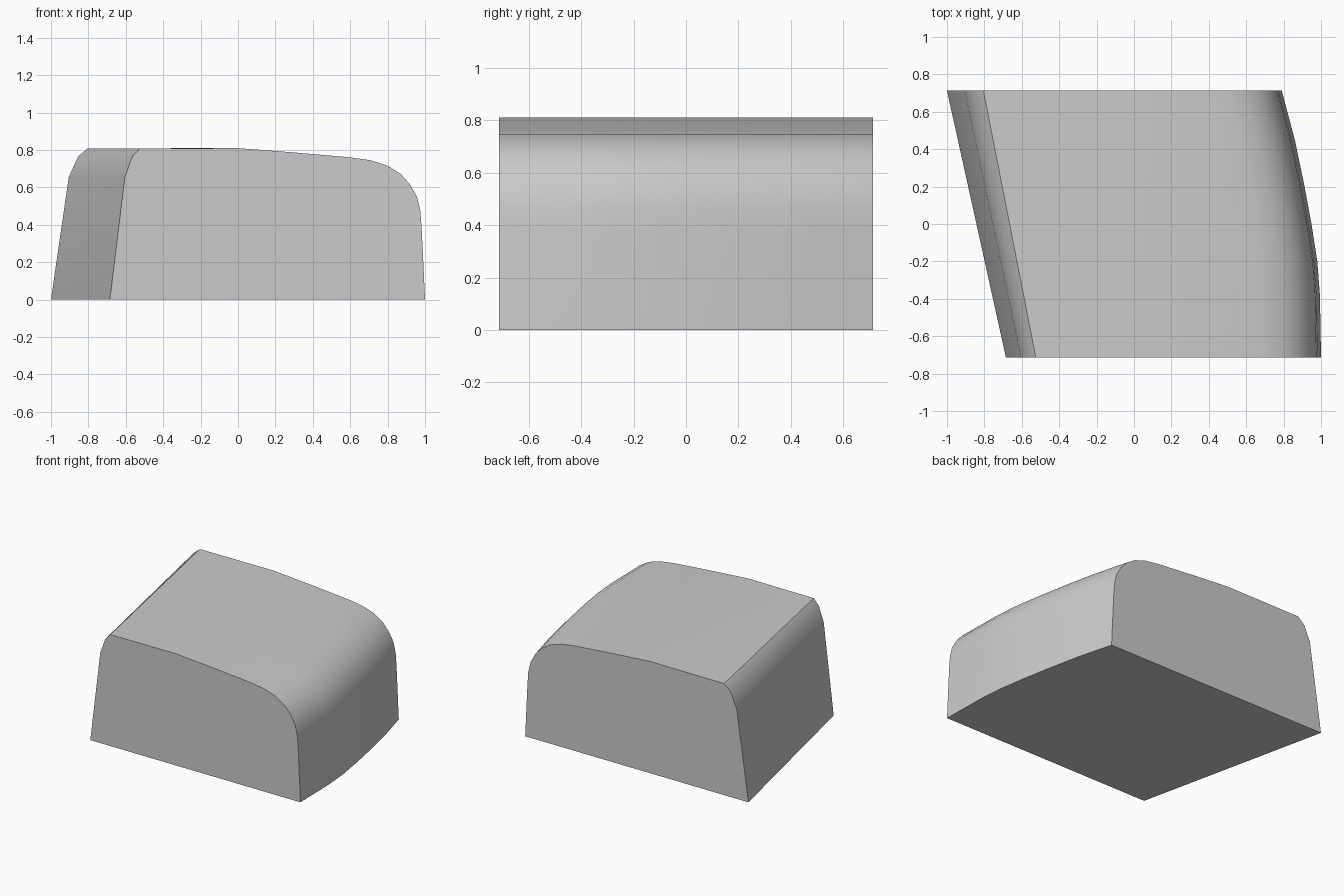
import bpy, bmesh, math

if "Cube" in bpy.data.objects:
    bpy.data.objects.remove(bpy.data.objects["Cube"])

# Cross-section at the front face (x, z), from lower left over the top to lower right
LEFT = [(-0.685, 0.0), (-0.605, 0.655), (-0.565, 0.765), (-0.525, 0.808)]
TOP = [(0.0, 0.81), (0.3, 0.787), (0.6, 0.761)]
RIGHT = [(0.71, 0.745), (0.8, 0.716), (0.87, 0.672), (0.92, 0.616),
         (0.957, 0.55), (0.975, 0.475), (0.982, 0.38), (1.0, 0.0)]

# Stations along the depth: y and inward shift of the curved right side
STATIONS = [(-0.713, 0.0), (-0.38, 0.006), (-0.2, 0.02), (0.0, 0.051),
            (0.21, 0.09), (0.45, 0.14), (0.713, 0.21)]


def section(y, shift):
    t = (y + 0.713) / 1.426
    pts = [(x - (0.315 if i == 0 else 0.31 - 0.01 * i) * t, y, z)
           for i, (x, z) in enumerate(LEFT)]
    pts += [(x - shift, y, z) for x, z in TOP + RIGHT]
    return pts


# Block body: lofted sections closed with flat front, back and base
bm = bmesh.new()
rings = [[bm.verts.new(p) for p in section(*s)] for s in STATIONS]
for a, b in zip(rings, rings[1:]):
    n = len(a)
    for i in range(n):
        j = (i + 1) % n
        bm.faces.new((a[i], a[j], b[j], b[i]))
bm.faces.new(rings[0])
bm.faces.new(rings[-1])
bmesh.ops.recalc_face_normals(bm, faces=bm.faces)
mesh = bpy.data.meshes.new("rounded_block")
bm.to_mesh(mesh)
bm.free()
body = bpy.data.objects.new("rounded_block", mesh)
bpy.context.collection.objects.link(body)

# Soft shading on the rounded side, crisp edges elsewhere
bpy.context.view_layer.objects.active = body
body.select_set(True)
bpy.ops.object.shade_smooth_by_angle(angle=math.radians(25))
